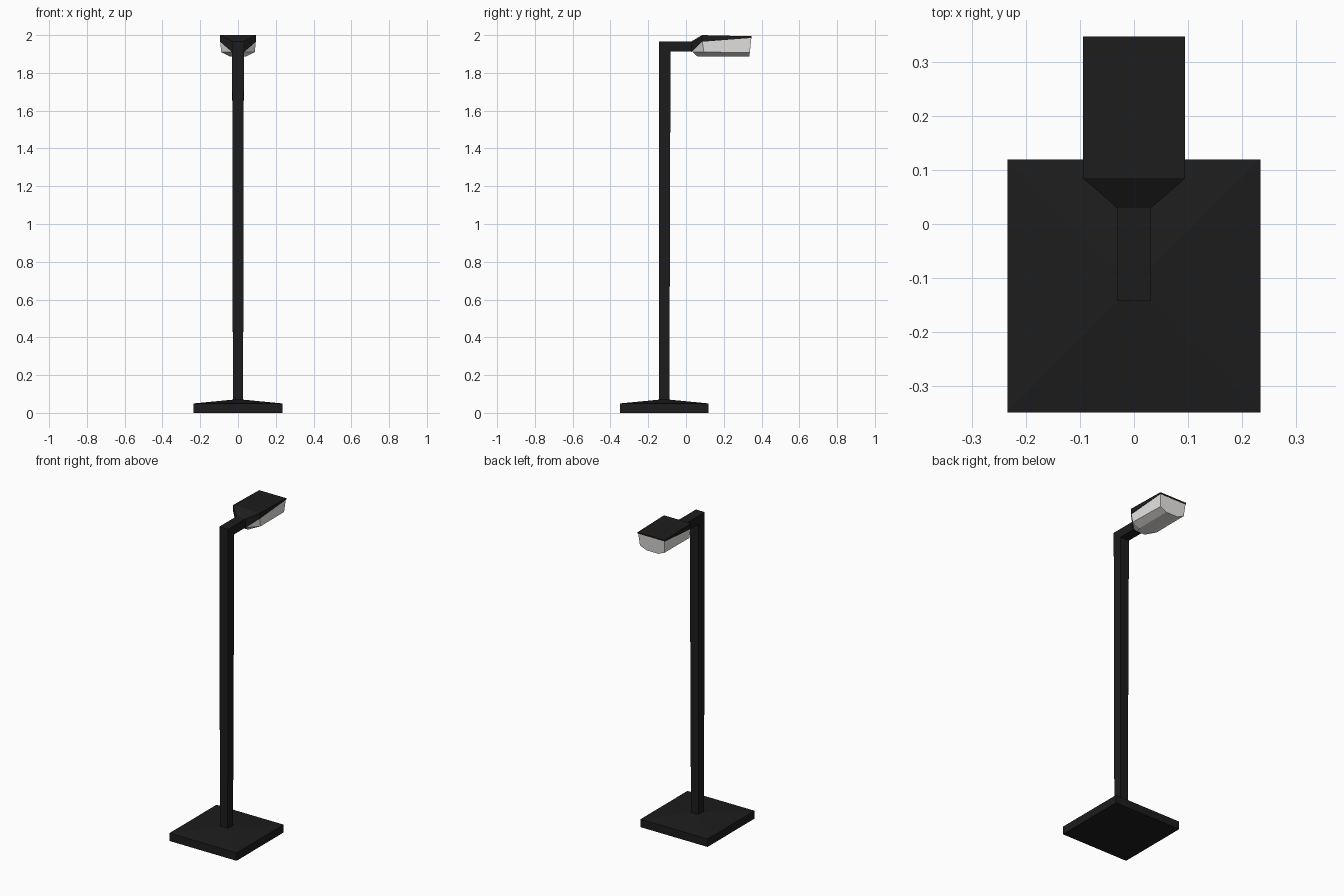
import bpy, bmesh

if "Cube" in bpy.data.objects:
    bpy.data.objects.remove(bpy.data.objects["Cube"])


def material(name, rgb):
    m = bpy.data.materials.new(name)
    m.diffuse_color = (*rgb, 1)
    m.use_nodes = True
    m.node_tree.nodes["Principled BSDF"].inputs["Base Color"].default_value = m.diffuse_color
    return m


def loft(name, rings, mat):
    """Skin matching closed rings of points and cap both ends."""
    bm = bmesh.new()
    loops = [[bm.verts.new(p) for p in ring] for ring in rings]
    for a, b in zip(loops, loops[1:]):
        n = len(a)
        for i in range(n):
            j = (i + 1) % n
            bm.faces.new((a[i], a[j], b[j], b[i]))
    bm.faces.new(loops[0])
    bm.faces.new(loops[-1])
    bmesh.ops.recalc_face_normals(bm, faces=bm.faces)
    mesh = bpy.data.meshes.new(name)
    bm.to_mesh(mesh)
    bm.free()
    mesh.materials.append(mat)
    obj = bpy.data.objects.new(name, mesh)
    bpy.context.collection.objects.link(obj)
    return obj


def square(half, z, cy=-0.115):
    return [(sx * half, cy + sy * half, z)
            for sx, sy in ((-1, -1), (1, -1), (1, 1), (-1, 1))]


def mirrored(half):
    """Close a right-hand profile with its mirror image across x = 0."""
    return half + [(-x, y, z) for x, y, z in reversed(half)]


black = material("black_metal", (0.012, 0.012, 0.012))
glass = material("lamp_glass", (0.8, 0.79, 0.77))

# Square base plate with a shallow sloping top
loft("base", [square(0.235, 0), square(0.235, 0.05), square(0.028, 0.07)], black)

# Square pole mitred into the horizontal arm
loft("pole_and_arm", [
    mirrored([(0.027, -0.142, 0.06), (0.027, -0.088, 0.06)]),
    mirrored([(0.031, -0.143, 1.967), (0.031, -0.082, 1.912)]),
    mirrored([(0.031, 0.035, 1.967), (0.031, 0.035, 1.912)]),
], black)

# Thin lamp housing flaring out from the arm
loft("lamp_housing", [
    mirrored([(0.032, 0.03, 1.967), (0.032, 0.03, 1.91)]),
    mirrored([(0.095, 0.085, 2.0), (0.095, 0.085, 1.965)]),
    mirrored([(0.095, 0.348, 1.994), (0.095, 0.348, 1.985)]),
], black)

# Faceted glass hanging below the housing
loft("lamp_glass", [
    mirrored([(0.03, 0.033, 1.915), (0.03, 0.036, 1.91), (0.028, 0.062, 1.886)]),
    mirrored([(0.093, 0.086, 1.967), (0.09, 0.095, 1.91), (0.042, 0.1, 1.886)]),
    mirrored([(0.093, 0.346, 1.986), (0.086, 0.338, 1.908), (0.042, 0.335, 1.888)]),
], glass)
